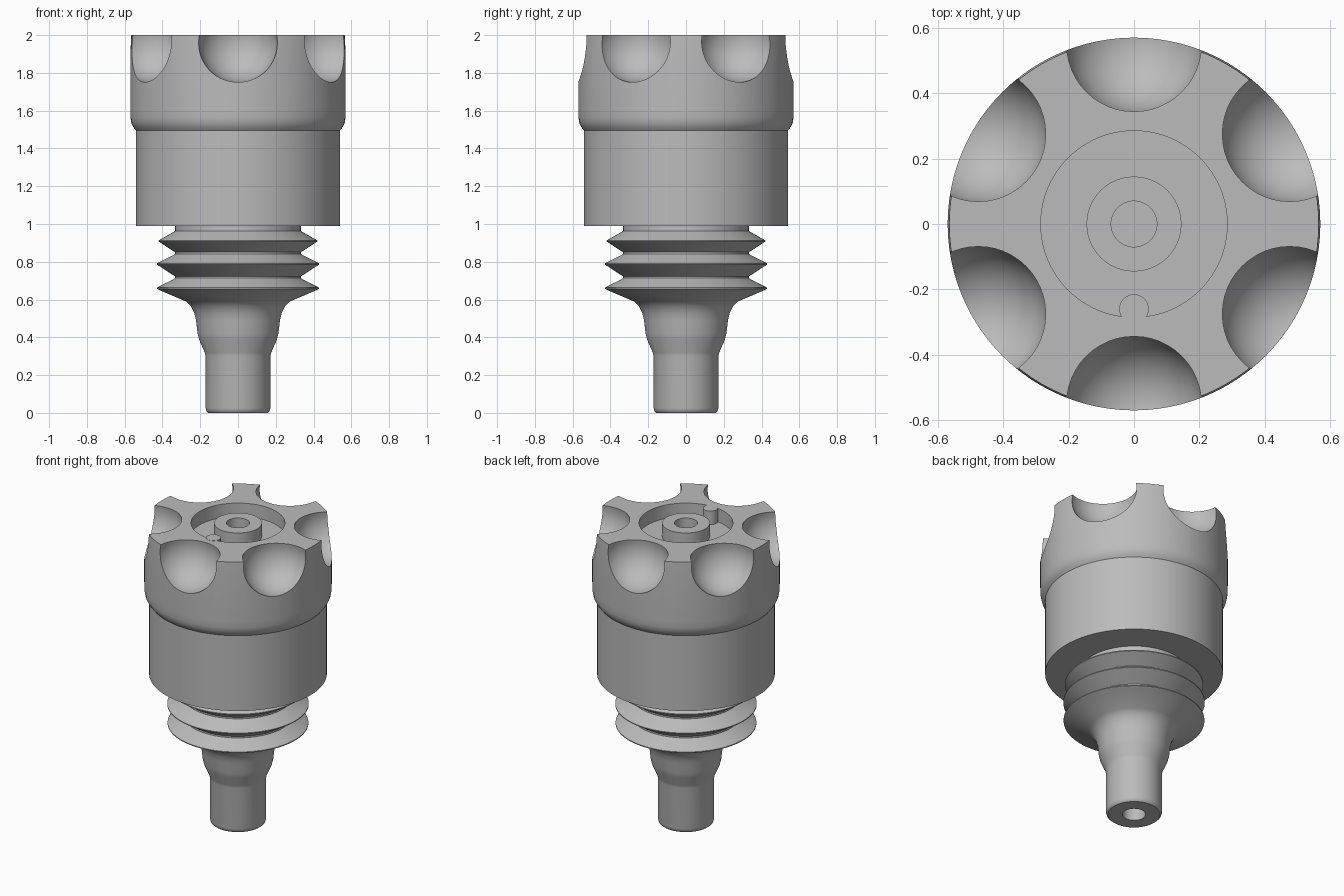
import bpy, bmesh
from math import sin, cos, pi, radians

SEGMENTS = 96
old = bpy.data.objects.get("Cube")
if old:
    bpy.data.objects.remove(old, do_unlink=True)

grey = bpy.data.materials.new("plain grey")
grey.use_nodes = True
grey.diffuse_color = (0.5, 0.5, 0.5, 1)
grey.node_tree.nodes["Principled BSDF"].inputs["Base Color"].default_value = (0.5, 0.5, 0.5, 1)


def finish(name, bm):
    bmesh.ops.recalc_face_normals(bm, faces=bm.faces)
    mesh = bpy.data.meshes.new(name)
    bm.to_mesh(mesh)
    bm.free()
    mesh.materials.append(grey)
    obj = bpy.data.objects.new(name, mesh)
    bpy.context.collection.objects.link(obj)
    return obj


def lathe(name, profile):
    """Turn a (radius, height) profile, starting and ending on the axis."""
    bm = bmesh.new()
    rings = []
    for r, z in profile:
        count = SEGMENTS if r else 1
        rings.append([bm.verts.new((r * cos(2 * pi * i / count), r * sin(2 * pi * i / count), z))
                      for i in range(count)])
    for a, b in zip(rings, rings[1:]):
        for i in range(SEGMENTS):
            j = (i + 1) % SEGMENTS
            corners = [a[i % len(a)], a[j % len(a)], b[j % len(b)], b[i % len(b)]]
            bm.faces.new(list(dict.fromkeys(corners)))
    return finish(name, bm)


def smooth(obj, angle=32):
    bpy.ops.object.select_all(action="DESELECT")
    obj.select_set(True)
    bpy.context.view_layer.objects.active = obj
    bpy.ops.object.shade_smooth_by_angle(angle=radians(angle))


# Knob: lower sleeve, wider grip, top recess and central boss with blind hole
knob = lathe("knob", [
    (0, 0.99), (0.54, 0.99), (0.54, 1.495), (0.552, 1.51), (0.564, 1.532), (0.569, 1.56),
    (0.57, 1.6), (0.57, 1.9), (0.565, 2), (0.285, 2), (0.285, 1.91), (0.145, 1.91),
    (0.145, 2), (0.07, 2), (0.07, 1.85), (0, 1.85)])

# Six round finger scallops cut from the grip
bm = bmesh.new()
for i in range(6):
    angle = radians(30 + 60 * i)
    ball = bmesh.ops.create_uvsphere(bm, u_segments=48, v_segments=32, radius=0.21)
    bmesh.ops.translate(bm, verts=ball["verts"], vec=(0.55 * cos(angle), 0.55 * sin(angle), 1.96))
cutter = finish("scallop_cutter", bm)
cutter.hide_render = True
cut = knob.modifiers.new("scallops", "BOOLEAN")
cut.operation = "DIFFERENCE"
cut.solver = "EXACT"
cut.object = cutter
bpy.ops.object.select_all(action="DESELECT")
knob.select_set(True)
bpy.context.view_layer.objects.active = knob
bpy.ops.object.modifier_apply(modifier=cut.name)
bpy.data.objects.remove(cutter, do_unlink=True)
smooth(knob)

# Locating pin against the recess wall
bm = bmesh.new()
bmesh.ops.create_cone(bm, cap_ends=True, segments=32, radius1=0.045, radius2=0.045, depth=0.1)
bmesh.ops.translate(bm, verts=bm.verts, vec=(0, -0.26, 1.951))
smooth(finish("locating_pin", bm))

# Bellows boot: bored stem, flared neck, then three pleats
profile = [(0, 0.5), (0.07, 0.5), (0.07, 0), (0.158, 0), (0.167, 0.008), (0.171, 0.025),
           (0.171, 0.3), (0.176, 0.32), (0.205, 0.385), (0.214, 0.42), (0.222, 0.49),
           (0.232, 0.53), (0.25, 0.565), (0.275, 0.59)]
for z, r in ((0.66, 0.428), (0.788, 0.43), (0.91, 0.42)):
    profile += [(r - 0.012, z - 0.01), (r, z - 0.003), (r, z + 0.003), (r - 0.012, z + 0.01),
                (0.345, z + 0.046), (0.333, z + 0.053), (0.333, z + 0.063), (0.345, z + 0.07)]
profile = profile[:-2] + [(0.333, 0.99), (0, 0.99)]
smooth(lathe("bellows_boot", profile), 40)
